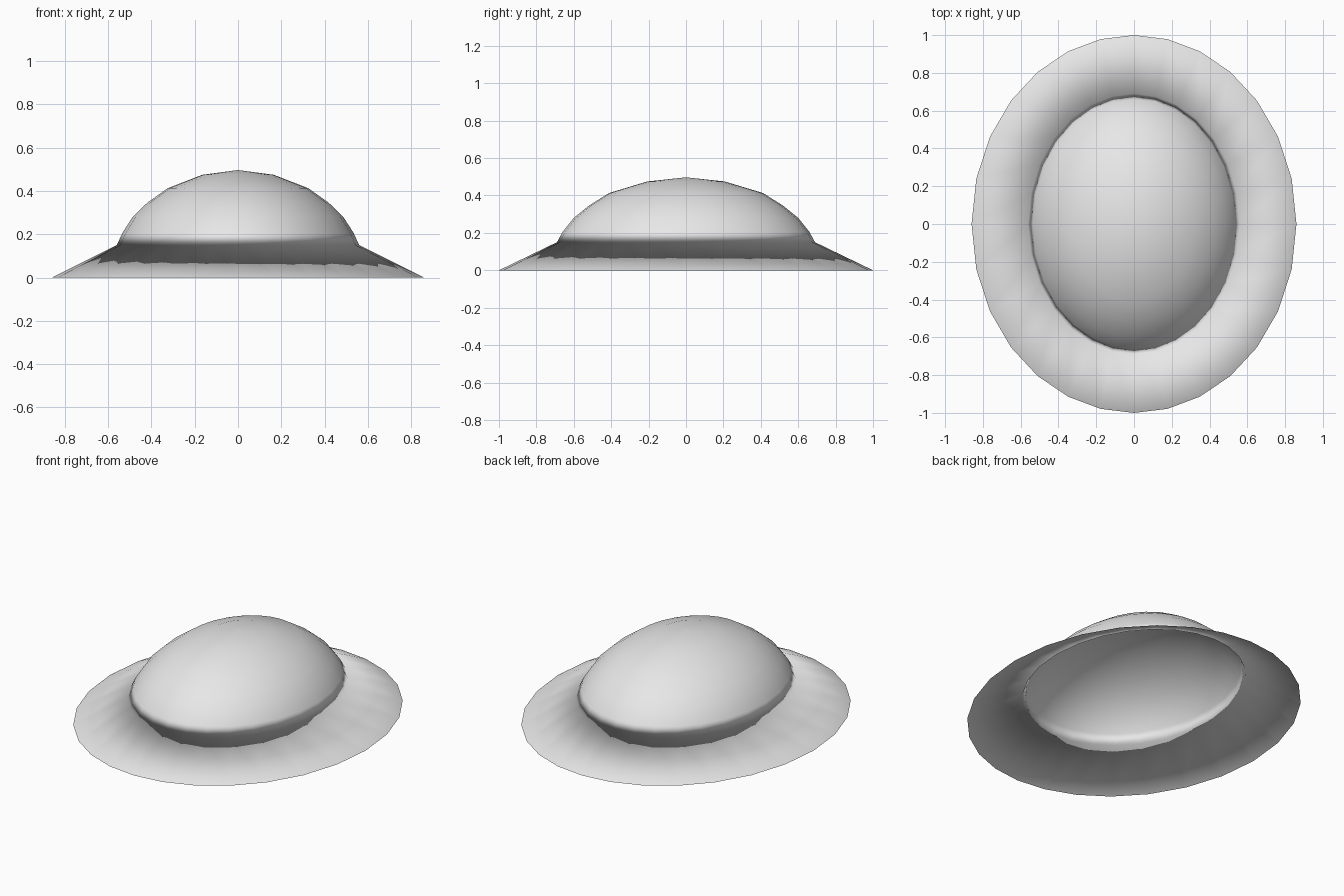
import bpy, bmesh, math

if "Cube" in bpy.data.objects:
    bpy.data.objects.remove(bpy.data.objects["Cube"])

SEGMENTS = 28

# ring profile: half width in x, half length in y, height (brim edge up to crown)
BRIM_EDGE = (0.86, 1.0, 0.0)
DOME_RINGS = [
    (0.56, 0.69, 0.15),
    (0.535, 0.66, 0.205),
    (0.487, 0.60, 0.28),
    (0.42, 0.52, 0.345),
    (0.325, 0.412, 0.413),
    (0.165, 0.207, 0.475),
]
CROWN_HEIGHT = 0.497


def add_ring(bm, rx, ry, z):
    """Oval ring with points slightly tightened toward the long ends."""
    ring = []
    for i in range(SEGMENTS):
        t = 2 * math.pi * i / SEGMENTS
        t -= math.radians(2.3) * math.sin(2 * t)
        ring.append(bm.verts.new((-rx * math.sin(t), ry * math.cos(t), z)))
    return ring


def bridge(bm, lower, upper, flip=False):
    for i in range(SEGMENTS):
        j = (i + 1) % SEGMENTS
        face = [lower[i], lower[j], upper[j], upper[i]]
        bm.faces.new(face[::-1] if flip else face)


bm = bmesh.new()

# flared brim: thin open sheet facing down
edge = add_ring(bm, *BRIM_EDGE)
rings = [add_ring(bm, *r) for r in DOME_RINGS]
bridge(bm, edge, rings[0], flip=True)

# dome: hollow shell facing out, closed by a fan at the crown
for lower, upper in zip(rings, rings[1:]):
    bridge(bm, lower, upper)
crown = bm.verts.new((0, 0, CROWN_HEIGHT))
for i in range(SEGMENTS):
    bm.faces.new((rings[-1][i], rings[-1][(i + 1) % SEGMENTS], crown))

for face in bm.faces:
    face.smooth = True

mesh = bpy.data.meshes.new("domed_shell_with_brim")
bm.to_mesh(mesh)
bm.free()

# single light grey colour
grey = bpy.data.materials.new("light_grey")
grey.diffuse_color = (0.8, 0.8, 0.8, 1.0)
grey.use_nodes = True
grey.node_tree.nodes["Principled BSDF"].inputs["Base Color"].default_value = grey.diffuse_color
mesh.materials.append(grey)

shell = bpy.data.objects.new("domed_shell_with_brim", mesh)
bpy.context.collection.objects.link(shell)
